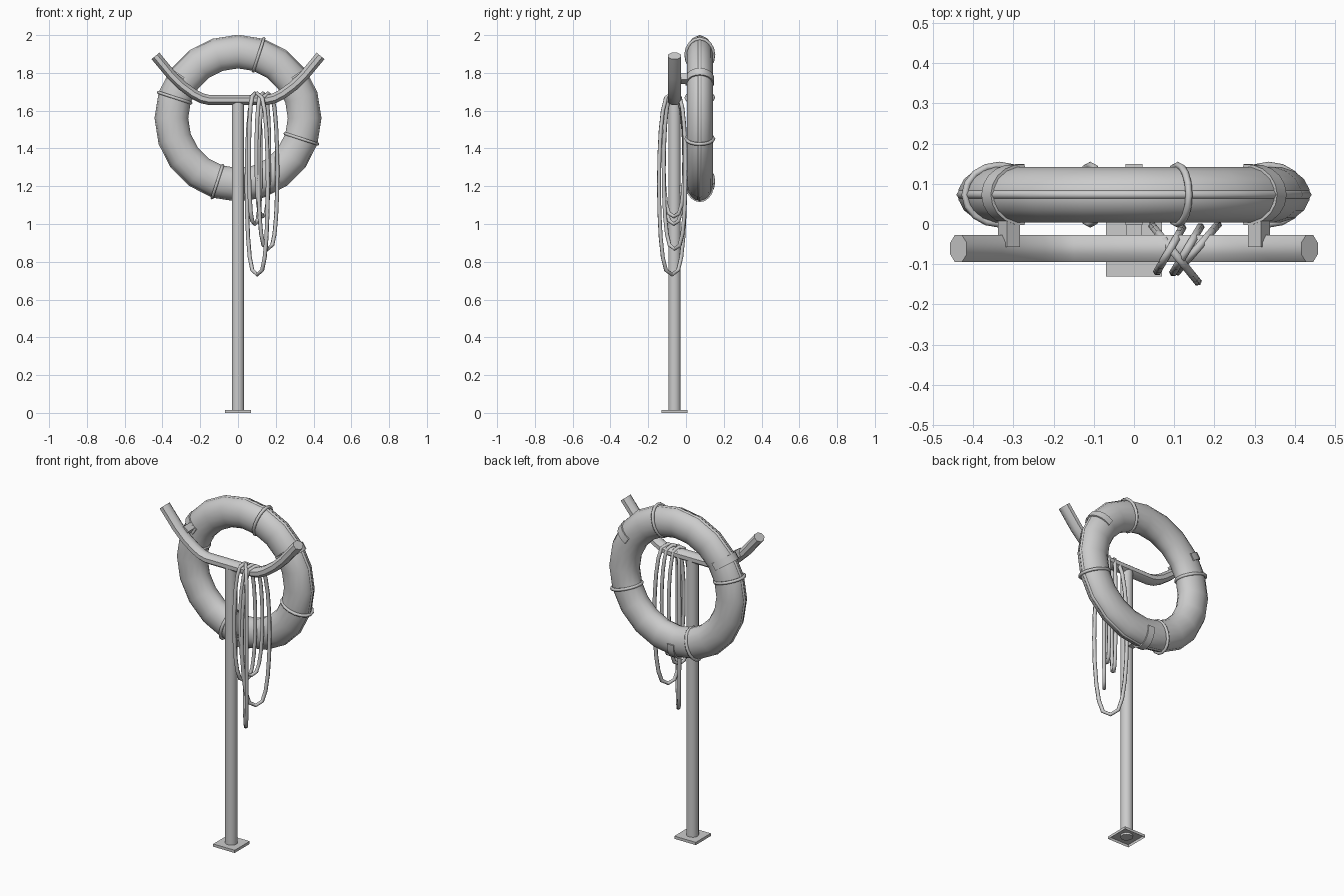
import bpy, bmesh
from math import sin, cos, pi, radians
from mathutils import Vector

if "Cube" in bpy.data.objects:
    bpy.data.objects.remove(bpy.data.objects["Cube"])

RC = Vector((0, 0.073, 1.56))      # ring centre
PY = -0.061                        # post / arm plane


def oval(a, b, n):
    return [(a * cos(2 * pi * (i + .5) / n), b * sin(2 * pi * (i + .5) / n)) for i in range(n)]


def sweep(name, pts, normal, section, closed=False, angle=50):
    """Sweep a section (u along the plane normal, v in plane) on a planar path."""
    pts = [Vector(p) for p in pts]
    normal = Vector(normal).normalized()
    bm, rings, n = bmesh.new(), [], len(pts)
    for i, p in enumerate(pts):
        if closed:
            t = pts[(i + 1) % n] - pts[i - 1]
        else:
            t = pts[min(i + 1, n - 1)] - pts[max(i - 1, 0)]
        side = t.normalized().cross(normal)
        rings.append([bm.verts.new(p + normal * u + side * v) for u, v in section])
    k = len(section)
    for i in range(n if closed else n - 1):
        a, b = rings[i], rings[(i + 1) % n]
        for j in range(k):
            bm.faces.new((a[j], a[(j + 1) % k], b[(j + 1) % k], b[j]))
    if not closed:
        bm.faces.new(rings[0])
        bm.faces.new(rings[-1])
    return finish(name, bm, angle)


def finish(name, bm, angle):
    bmesh.ops.recalc_face_normals(bm, faces=bm.faces)
    me = bpy.data.meshes.new(name)
    bm.to_mesh(me)
    bm.free()
    ob = bpy.data.objects.new(name, me)
    bpy.context.collection.objects.link(ob)
    bpy.ops.object.select_all(action='DESELECT')
    ob.select_set(True)
    bpy.context.view_layer.objects.active = ob
    bpy.ops.object.shade_smooth_by_angle(angle=radians(angle))
    return ob


def polar(deg, r, y=0.0):
    """Point in the ring plane at an angle and radius, y from ring centre."""
    a = radians(deg)
    return RC + Vector((r * cos(a), y, r * sin(a)))


def tangent(deg):
    a = radians(deg)
    return Vector((-sin(a), 0, cos(a)))


# base plate, open underneath
bm = bmesh.new()
bmesh.ops.create_cube(bm, size=1)
for v in bm.verts:
    v.co = Vector((v.co.x * .14, v.co.y * .14 + PY, (v.co.z + .5) * .016))
bm.faces.ensure_lookup_table()
bmesh.ops.delete(bm, geom=[f for f in bm.faces if f.calc_center_median().z < .001], context='FACES')
finish("base_plate", bm, 30)

# post and curved cradle arm
sweep("post", [(0, PY, .005), (0, PY, 1.65)], (0, 1, 0), oval(.034, .034, 12))
half = [(.437, 1.89), (.35, 1.785), (.295, 1.732), (.235, 1.688), (.19, 1.665), (.15, 1.656)]
arm = [(-x, PY, z) for x, z in half] + [(x, PY, z) for x, z in reversed(half)]
sweep("cradle_arm", arm, (0, 1, 0), oval(.037, .029, 8))

# lifebuoy ring and the grab rope round its rim
circle = lambda r, n: [polar(360 * i / n, r) for i in range(n)]
sweep("ring", circle(.35, 20), (0, 1, 0), oval(.07, .088, 16), True)
sweep("rim_rope", circle(.43, 20), (0, 1, 0), oval(.012, .012, 6), True, 65)

# four rope ties round the ring
for i in range(4):
    d = 72 + 90 * i
    path = [polar(d, .3525 + .09 * cos(t), .073 * sin(t)) for t in (2 * pi * k / 16 for k in range(16))]
    sweep(f"ring_tie_{i + 1}", path, tangent(d), oval(.009, .009, 6), True, 65)

# flat hooks holding the ring, with short stand-offs
strip = [(-.021, -.004), (.021, -.004), (.021, .004), (-.021, .004)]
for name, d in (("right", 34), ("left", 146), ("bottom", 270)):
    path = [polar(d, .35 + .09 * cos(t), .072 * sin(t))
            for t in (radians(-95 + 190 * k / 10) for k in range(11))]
    sweep(f"{name}_hook", path, tangent(d), strip, angle=30)
    block = [(-.02, -.02), (.02, -.02), (.02, .02), (-.02, .02)]
    r = .375
    sweep(f"{name}_standoff", [polar(d, r, -.13), polar(d, r, -.06)], tangent(d), block, angle=30)

# rope coils hung over the arm: (end a, end b, bottom z)
coils = [((.046, -.005), (.158, -.143), .732),
         ((.108, -.118), (.208, -.002), .868),
         ((.058, -.118), (.120, -.010), 1.0),
         ((.098, -.120), (.165, -.008), 1.04)]
for i, (a, b, low) in enumerate(coils):
    a, b = Vector((*a, 0)), Vector((*b, 0))
    mid, arc, top = (a + b) / 2, (b - a) / 2, 1.692
    path = []
    for k in range(20):
        t = 2 * pi * k / 20
        c = cos(t)
        w = (abs(c) ** .65) * (1 if c >= 0 else -1) if abs(c) > 1e-6 else 0
        path.append(mid + arc * w + Vector((0, 0, (top + low) / 2 + (top - low) / 2 * sin(t))))
    sweep(f"rope_coil_{i + 1}", path, arc.cross(Vector((0, 0, 1))), oval(.011, .011, 6), True, 65)
